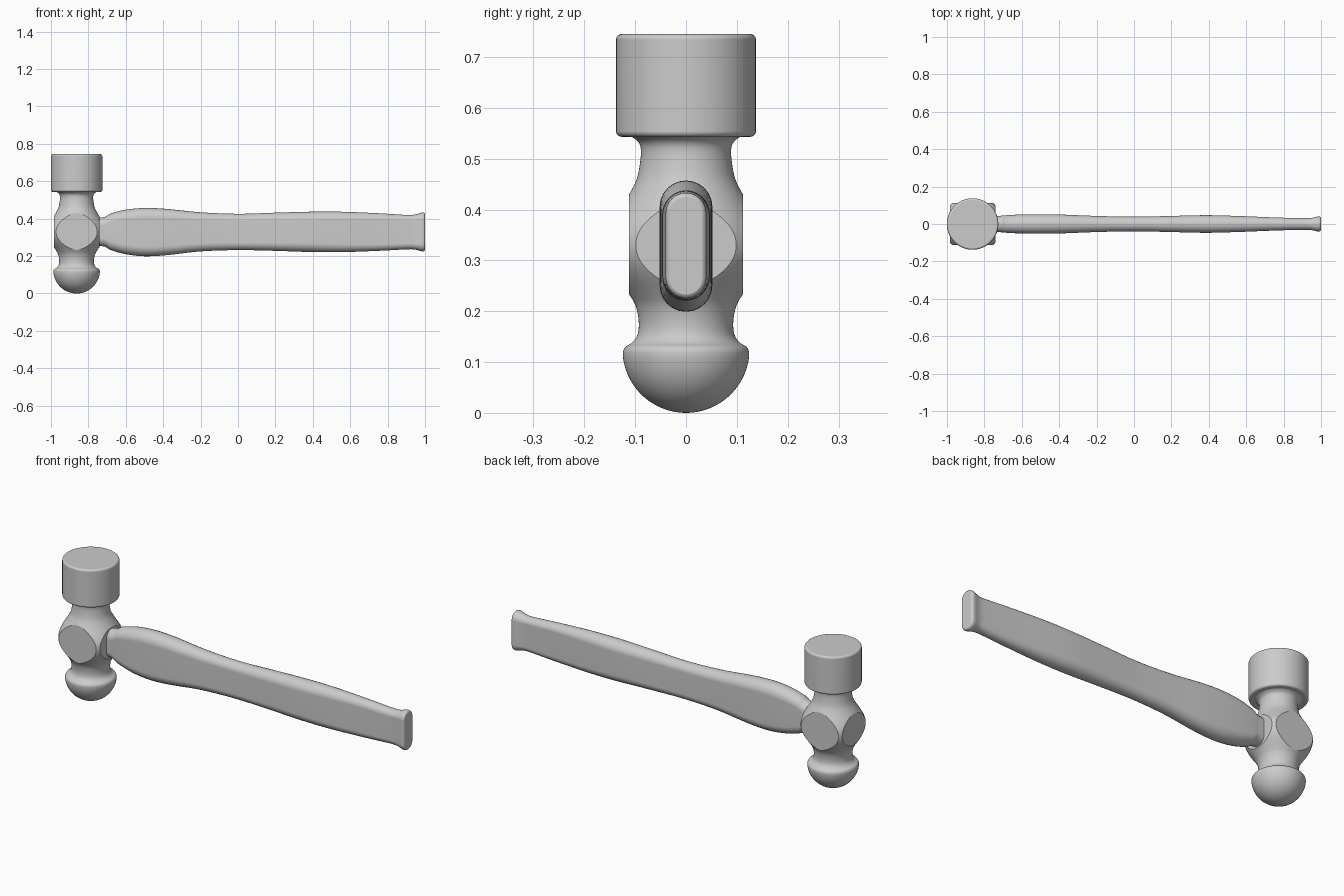
import bpy, bmesh, math
from mathutils import Vector

cube = bpy.data.objects.get("Cube")
if cube:
    bpy.data.objects.remove(cube, do_unlink=True)

HEAD_X, EYE_Z = -0.863, 0.33

grey = bpy.data.materials.new("plain_grey")
grey.use_nodes = True
grey.diffuse_color = (0.6, 0.6, 0.6, 1)
grey.node_tree.nodes["Principled BSDF"].inputs["Base Color"].default_value = (0.6, 0.6, 0.6, 1)


def skin(rings):
    """Skin equal-sized closed rings and cap both ends."""
    bm = bmesh.new()
    loops = [[bm.verts.new(p) for p in ring] for ring in rings]
    for a, b in zip(loops, loops[1:]):
        for i in range(len(a)):
            j = (i + 1) % len(a)
            bm.faces.new((a[i], a[j], b[j], b[i]))
    bm.faces.new(loops[0])
    bm.faces.new(loops[-1])
    bmesh.ops.recalc_face_normals(bm, faces=bm.faces)
    return bm


def finish(name, bm, angle):
    """Turn the bmesh into a smooth-shaded object with crisp flats."""
    bmesh.ops.recalc_face_normals(bm, faces=bm.faces)
    mesh = bpy.data.meshes.new(name)
    bm.to_mesh(mesh)
    bm.free()
    mesh.materials.append(grey)
    obj = bpy.data.objects.new(name, mesh)
    bpy.context.collection.objects.link(obj)
    bpy.ops.object.select_all(action='DESELECT')
    obj.select_set(True)
    bpy.context.view_layer.objects.active = obj
    bpy.ops.object.shade_smooth_by_angle(angle=math.radians(angle))
    weighted = obj.modifiers.new("even_flats", 'WEIGHTED_NORMAL')
    weighted.keep_sharp = True


def smooth_samples(keys, steps):
    """Catmull-Rom through the keys."""
    pts = [keys[0]] + keys + [keys[-1]]
    out = []
    for a, b, c, d in zip(pts, pts[1:], pts[2:], pts[3:]):
        for s in range(steps):
            t = s / steps
            out.append([0.5 * (2 * q + (r - p) * t + (2 * p - 5 * q + 4 * r - u) * t * t
                               + (3 * q - p - 3 * r + u) * t ** 3)
                        for p, q, r, u in zip(a, b, c, d)])
    return out + [list(keys[-1])]


def arc(r, z, radius, start, end, steps):
    """Profile points (radius, height) along a circular arc, in degrees."""
    angles = [math.radians(start + (end - start) * i / steps) for i in range(steps + 1)]
    return [(r + radius * math.cos(a), z + radius * math.sin(a)) for a in angles]


def circle(r, z, sides=96):
    return [(HEAD_X + r * math.cos(math.tau * i / sides),
             r * math.sin(math.tau * i / sides), z) for i in range(sides)]


def stadium(x, half_y, low, high, steps=12):
    """Flat-sided section with round top and bottom."""
    ring = []
    for sign, z in ((1, high - half_y), (-1, low + half_y)):
        for i in range(steps + 1):
            a = math.pi * i / steps
            ring.append((x, sign * half_y * math.cos(a), z + sign * half_y * math.sin(a)))
    return ring


# Head: ball, waist, bulging eye, neck and striking face in one turned profile
ball = arc(0, 0.125, 0.125, -88, -6, 18)
waist = smooth_samples([(0.124, 0.12), (0.119, 0.13), (0.105, 0.139), (0.095, 0.155),
                        (0.093, 0.18), (0.099, 0.21), (0.113, 0.235), (0.137, 0.27),
                        (0.152, 0.30), (0.157, EYE_Z), (0.152, 0.36), (0.137, 0.39),
                        (0.113, 0.428), (0.097, 0.46), (0.09, 0.495), (0.089, 0.52),
                        (0.095, 0.534), (0.107, 0.543)], 4)
face = arc(0.1265, 0.554, 0.011, -90, 0, 6) + arc(0.1265, 0.734, 0.011, 0, 90, 6)
head = skin([circle(r, z) for r, z in ball + waist + face])

# Four flats planed onto the eye, leaving the striking face untouched
for direction, depth in (((1, 0, 0), 0.122), ((-1, 0, 0), 0.122),
                         ((0, 1, 0), 0.112), ((0, -1, 0), 0.112)):
    normal = Vector(direction)
    eye = [f for f in head.faces if 0.18 < f.calc_center_median().z < 0.5]
    geom = eye + list({e for f in eye for e in f.edges}) + list({v for f in eye for v in f.verts})
    cut = bmesh.ops.bisect_plane(head, geom=geom, dist=1e-6, clear_outer=True,
                                 plane_co=Vector((HEAD_X, 0, EYE_Z)) + normal * depth,
                                 plane_no=normal)
    rim = [e for e in cut["geom_cut"] if isinstance(e, bmesh.types.BMEdge)]
    bmesh.ops.contextual_create(head, geom=rim)
finish("hammer_head", head, 25)

# Handle: x, half thickness, bottom, top
keys = [(-0.98, 0.04, 0.26, 0.40), (-0.74, 0.043, 0.255, 0.405), (-0.68, 0.047, 0.232, 0.428),
        (-0.60, 0.051, 0.21, 0.448), (-0.5, 0.052, 0.199, 0.457), (-0.38, 0.05, 0.205, 0.452),
        (-0.2, 0.043, 0.225, 0.434), (0.0, 0.039, 0.232, 0.426), (0.2, 0.043, 0.228, 0.432),
        (0.38, 0.047, 0.222, 0.437), (0.55, 0.043, 0.221, 0.437), (0.75, 0.035, 0.228, 0.429),
        (0.9, 0.031, 0.236, 0.42), (0.945, 0.032, 0.235, 0.422), (0.972, 0.038, 0.228, 0.43),
        (0.985, 0.04, 0.225, 0.433), (0.995, 0.038, 0.227, 0.431), (1.0, 0.032, 0.233, 0.425)]
finish("handle", skin([stadium(*k) for k in smooth_samples(keys, 5)]), 40)
